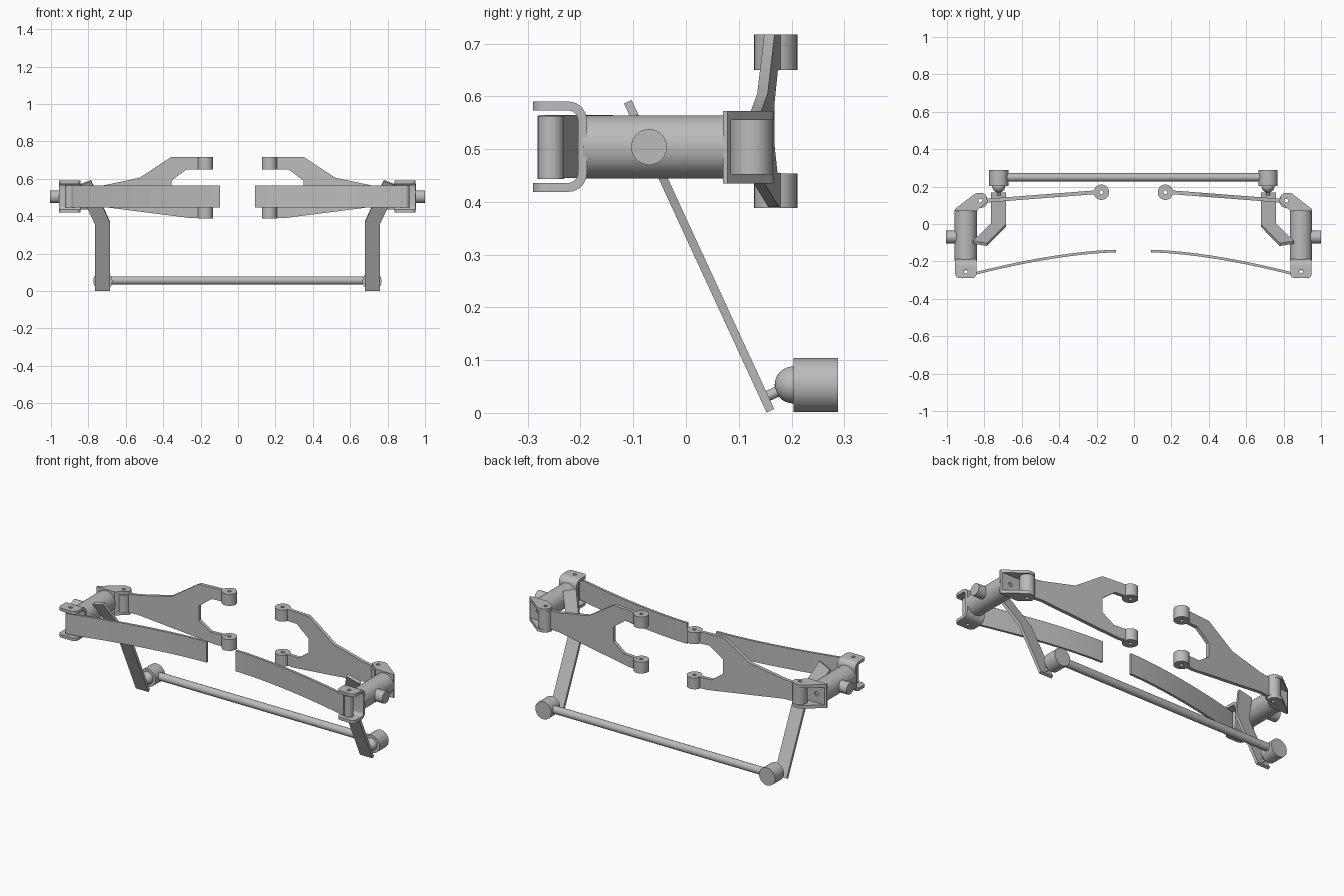
import bpy, bmesh, math
from mathutils import Matrix, Vector

if "Cube" in bpy.data.objects:
    bpy.data.objects.remove(bpy.data.objects["Cube"], do_unlink=True)

MIRROR_X = -0.003
KX, KZ = 0.893, 0.504        # knuckle axis
scene = bpy.context.scene

metal = bpy.data.materials.new("grey metal")
metal.use_nodes = True
GREY = (0.5, 0.5, 0.5, 1)
metal.diffuse_color = GREY
metal.node_tree.nodes["Principled BSDF"].inputs["Base Color"].default_value = GREY


def frame(u, v, w, origin=(0, 0, 0)):
    return Matrix((u, v, w)).transposed().to_4x4() if not any(origin) else \
        Matrix.Translation(origin) @ Matrix((u, v, w)).transposed().to_4x4()


X, Y, Z = (1, 0, 0), (0, 1, 0), (0, 0, 1)
PLAN, SIDE, FRONT = frame(X, Y, Z), frame(Y, Z, X), frame(X, Z, Y)


def circle(cx, cy, r, n=32):
    return [(cx + r * math.cos(math.tau * i / n), cy + r * math.sin(math.tau * i / n)) for i in range(n)]


def rounded(points):
    """Outline from (x, y, radius) corners, rounding those with a radius."""
    out = []
    for i, (x, y, r) in enumerate(points):
        p = Vector((x, y))
        if not r:
            out.append((x, y))
            continue
        a = (Vector(points[i - 1][:2]) - p).normalized()
        b = (Vector(points[(i + 1) % len(points)][:2]) - p).normalized()
        half = a.angle(b) / 2
        centre = p + (a + b).normalized() * (r / math.sin(half))
        start = p + a * (r / math.tan(half)) - centre
        end = p + b * (r / math.tan(half)) - centre
        sweep = start.angle_signed(end)
        for k in range(9):
            t = -sweep * k / 8
            c, s = math.cos(t), math.sin(t)
            out.append((centre.x + c * start.x - s * start.y, centre.y + s * start.x + c * start.y))
    return out


def extrude(outlines, low, high, axes):
    """Filled outline, with further outlines as holes, extruded along w."""
    curve = bpy.data.curves.new("outline", 'CURVE')
    curve.dimensions, curve.fill_mode = '2D', 'BOTH'
    curve.extrude = (high - low) / 2
    for outline in outlines:
        spline = curve.splines.new('POLY')
        spline.points.add(len(outline) - 1)
        for point, (u, v) in zip(spline.points, outline):
            point.co = (u, v, 0, 1)
        spline.use_cyclic_u = True
    temp = bpy.data.objects.new("outline", curve)
    scene.collection.objects.link(temp)
    mesh = bpy.data.meshes.new_from_object(temp.evaluated_get(bpy.context.evaluated_depsgraph_get()))
    bpy.data.objects.remove(temp)
    bpy.data.curves.remove(curve)
    mesh.transform(axes @ Matrix.Translation((0, 0, (low + high) / 2)))
    bm = bmesh.new()
    bm.from_mesh(mesh)
    bmesh.ops.remove_doubles(bm, verts=bm.verts, dist=1e-5)
    bmesh.ops.recalc_face_normals(bm, faces=bm.faces)
    bm.to_mesh(mesh)
    bm.free()
    return mesh


def combine(mesh, other, operation):
    a, b = (bpy.data.objects.new("temp", m) for m in (mesh, other))
    for ob in (a, b):
        scene.collection.objects.link(ob)
    mod = a.modifiers.new("cut", 'BOOLEAN')
    mod.object, mod.operation, mod.solver = b, operation, 'EXACT'
    result = bpy.data.meshes.new_from_object(a.evaluated_get(bpy.context.evaluated_depsgraph_get()))
    for ob in (a, b):
        bpy.data.objects.remove(ob)
    return result


def add(name, mesh):
    mesh.name = name
    mesh.materials.clear()
    mesh.materials.append(metal)
    ob = bpy.data.objects.new(name, mesh)
    scene.collection.objects.link(ob)
    bpy.ops.object.select_all(action='DESELECT')
    ob.select_set(True)
    bpy.context.view_layer.objects.active = ob
    bpy.ops.object.shade_smooth_by_angle(angle=math.radians(30))


def both(name, mesh):
    other = mesh.copy()
    other.transform(Matrix.Translation((2 * MIRROR_X, 0, 0)) @ Matrix.Scale(-1, 4, X))
    other.flip_normals()
    add("left_" + name, mesh)
    add("right_" + name, other)


def bush(name, x, y, r, low, high):
    both(name, extrude([circle(x, y, r), circle(x, y, 0.01, 16)], low, high, PLAN))


# Knuckle body and wheel stub
both("knuckle", extrude([circle(KX, KZ, 0.06, 48)], -0.195, 0.075, FRONT))
both("wheel_stub", extrude([circle(-0.07, KZ, 0.034)], KX, 1.0, SIDE))

# Front clevis: bent strap trimmed to a rounded plan with a pin hole
strap = rounded([(-0.29, 0.59, 0), (-0.188, 0.59, 0.035), (-0.188, 0.419, 0.035), (-0.29, 0.419, 0),
                 (-0.29, 0.436, 0), (-0.205, 0.436, 0.018), (-0.205, 0.573, 0.018), (-0.29, 0.573, 0)])
plan = rounded([(0.836, -0.29, 0.025), (0.95, -0.29, 0.025), (0.95, -0.18, 0), (0.836, -0.18, 0)])
both("front_clevis", combine(extrude([strap], 0.8, 1.0, SIDE),
                             extrude([plan, circle(KX, -0.254, 0.01, 16)], 0.3, 0.7, PLAN), 'INTERSECT'))

# Rear bracket: channel reaching diagonally inwards to the arm bush
channel = [(0.068, 0.572), (0.2, 0.572), (0.2, 0.555), (0.085, 0.555),
           (0.085, 0.453), (0.2, 0.453), (0.2, 0.435), (0.068, 0.435)]
plan = rounded([(0.836, 0.07, 0), (0.952, 0.07, 0), (0.952, 0.079, 0),
                (0.84, 0.166, 0.03), (0.79, 0.166, 0.03), (0.776, 0.12, 0.01)])
bracket = combine(extrude([channel], 0.7, 1.0, SIDE),
                  extrude([plan, circle(0.815, 0.125, 0.01, 16)], 0.3, 0.7, PLAN), 'INTERSECT')
bolt_hole = extrude([circle(KX, KZ, 0.012, 16)], 0.076, 0.1, FRONT)
both("rear_bracket", combine(bracket, bolt_hole, 'DIFFERENCE'))

# Leaf spring with its eye
path = []
for i in range(25):
    t = i / 24
    path.append((0.09 + 0.785 * t, -0.145 - 0.128 * t ** 1.6))
h = 0.007
leaf = [(x, y + h) for x, y in path] + [(x, y - h) for x, y in reversed(path)]
both("leaf_spring", extrude([leaf], 0.445, 0.565, PLAN))
bush("leaf_eye", KX, -0.256, 0.025, 0.443, 0.563)

# Forked control arm and its bushes
arm = [(0.785, 0.45), (0.72, 0.45), (0.25, 0.39), (0.19, 0.39), (0.19, 0.455), (0.28, 0.455), (0.35, 0.505),
       (0.35, 0.59), (0.27, 0.65), (0.19, 0.65), (0.19, 0.717), (0.35, 0.717), (0.52, 0.605),
       (0.72, 0.563), (0.785, 0.557)]
both("control_arm", extrude([arm], -0.01, 0.01, frame((1, -0.077, 0), Z, Y, (0, 0.185, 0))))
bush("outer_arm_bush", 0.815, 0.125, 0.039, 0.453, 0.555)
bush("upper_arm_bush", 0.168, 0.17, 0.041, 0.65, 0.717)
bush("lower_arm_bush", 0.168, 0.17, 0.041, 0.388, 0.454)

# Steering arm: cranked plate leaning forward
lean = math.atan2(0.27, 0.585)
up = (0, -math.sin(lean), math.cos(lean))
out = (0, math.cos(lean), math.sin(lean))
crank = [(0.678, 0), (0.758, 0), (0.758, 0.39), (0.855, 0.615), (0.78, 0.645), (0.678, 0.4)]
both("steering_arm", extrude([crank], -0.008, 0.008, frame(X, up, out, (0, 0.16, 0.004))))

# Ball joints and track rod
bm = bmesh.new()
bmesh.ops.create_uvsphere(bm, u_segments=32, v_segments=16, radius=0.035,
                          matrix=Matrix.Translation((0.717, 0.203, 0.053)))
ball = bpy.data.meshes.new("ball")
bm.to_mesh(ball)
bm.free()
both("ball", ball)
both("ball_pin", extrude([circle(0, 0, 0.01, 16)], 0, 0.05,
                         frame(X, up, out, (0.717, 0.155, 0.032))))
both("rod_end", extrude([circle(0.717, 0.053, 0.051, 48)], 0.204, 0.288, FRONT))
add("track_rod", extrude([circle(0.25, 0.056, 0.022)], -0.72, 0.715, SIDE))
